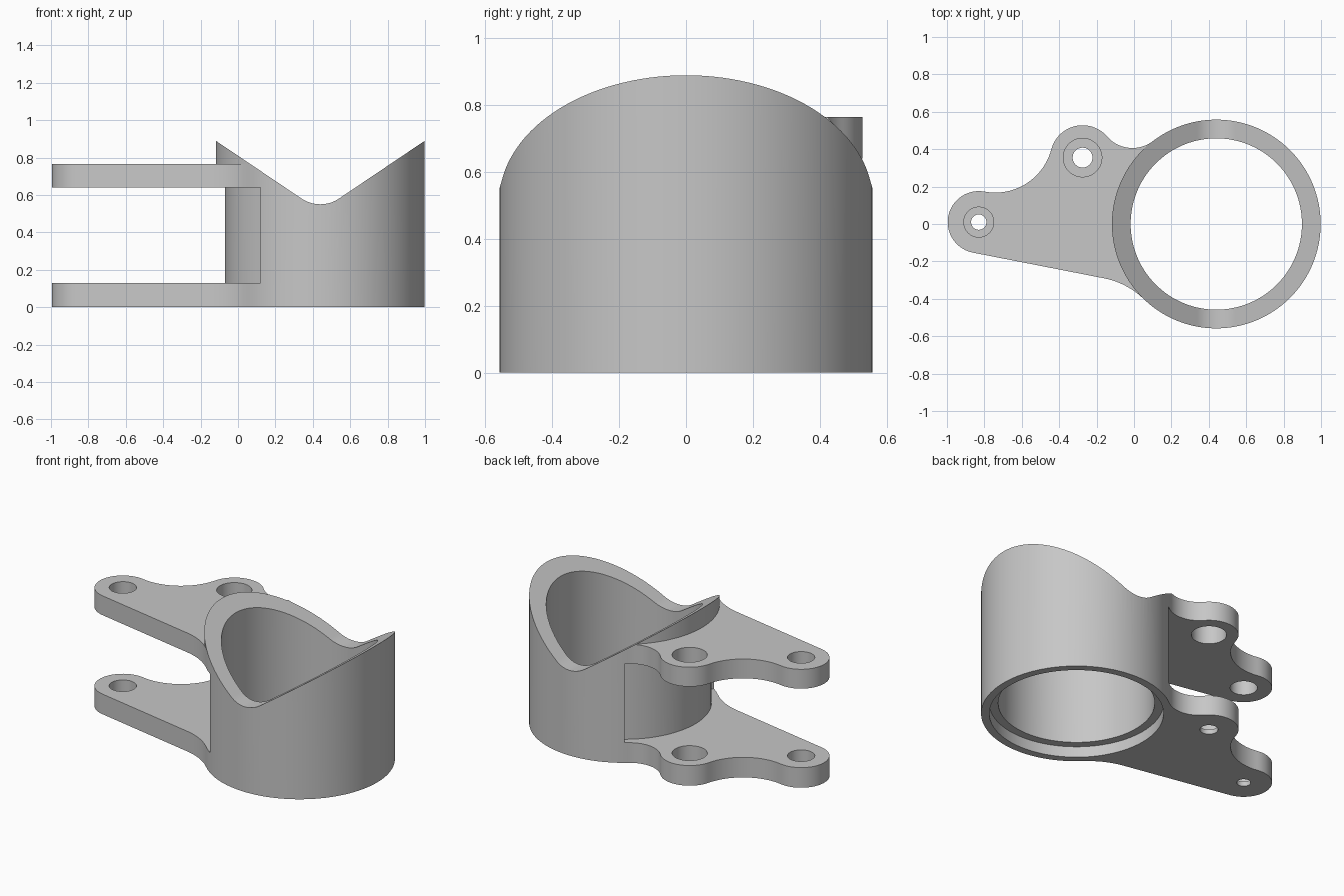
import bpy, bmesh, math
from mathutils import Vector as V

if "Cube" in bpy.data.objects:
    bpy.data.objects.remove(bpy.data.objects["Cube"])

TUBE, R_OUT, R_STEP, R_IN = V((0.44, 0)), 0.558, 0.51, 0.458
TIP, R_TIP = V((-0.83, 0.01)), 0.166
BOSS, R_BOSS = V((-0.275, 0.355)), 0.173

grey = bpy.data.materials.new("plain grey")
grey.diffuse_color = (0.57, 0.57, 0.57, 1)
grey.use_nodes = True
grey.node_tree.nodes["Principled BSDF"].inputs["Base Color"].default_value = grey.diffuse_color


def prism(name, pts, lo, hi, axis="z"):
    """Extrude a 2D outline along z, or an x-z outline along y."""
    bm = bmesh.new()
    if axis == "z":
        vs, move = [bm.verts.new((p[0], p[1], lo)) for p in pts], (0, 0, hi - lo)
    else:
        vs, move = [bm.verts.new((p[0], lo, p[1])) for p in pts], (0, hi - lo, 0)
    face = bm.faces.new(vs)
    ext = bmesh.ops.extrude_face_region(bm, geom=[face])
    bmesh.ops.translate(bm, vec=move, verts=[v for v in ext["geom"] if isinstance(v, bmesh.types.BMVert)])
    bmesh.ops.recalc_face_normals(bm, faces=bm.faces)
    me = bpy.data.meshes.new(name)
    bm.to_mesh(me)
    bm.free()
    me.materials.append(grey)
    ob = bpy.data.objects.new(name, me)
    bpy.context.collection.objects.link(ob)
    return ob


def circle(c, r, n=128):
    return [c + r * V((math.cos(2 * math.pi * i / n), math.sin(2 * math.pi * i / n))) for i in range(n)]


def arc(c, r, p, q, ccw, n=24):
    """Points on a circle from the direction of p to the direction of q."""
    a = math.atan2(p.y - c.y, p.x - c.x)
    b = math.atan2(q.y - c.y, q.x - c.x)
    sweep = (b - a) % (2 * math.pi)
    if not ccw:
        sweep -= 2 * math.pi
    return [c + r * V((math.cos(a + sweep * i / n), math.sin(a + sweep * i / n))) for i in range(n + 1)]


def fillet(c1, r1, c2, r2, r):
    """Centre of a circle of radius r touching both circles, left of c1 to c2."""
    d = c2 - c1
    a = ((r1 + r) ** 2 - (r2 + r) ** 2 + d.length_squared) / (2 * d.length)
    h = math.sqrt((r1 + r) ** 2 - a * a)
    u = d.normalized()
    return c1 + a * u + h * V((-u.y, u.x))


def combine(ob, other, op):
    mod = ob.modifiers.new(op, "BOOLEAN")
    mod.operation, mod.object, mod.solver = op, other, "EXACT"
    bpy.context.view_layer.objects.active = ob
    bpy.ops.object.modifier_apply(modifier=mod.name)
    bpy.data.objects.remove(other)


# Tube body with the shallow recess between the two arms
body = prism("clamp_bracket", circle(TUBE, R_OUT), 0, 1.0)
up = TUBE + V((-0.573, 0.82))
down = TUBE + V((-0.573, -0.82))
sector = arc(TUBE, R_STEP, up, down, True, 48) + arc(TUBE, 0.62, down, up, False, 48)
combine(body, prism("recess", sector, 0.13, 0.64), "DIFFERENCE")

# Arm outline: tube, small fillet, boss, sweeping hollow, tip, straight edge, large fillet
r1, r2, r3 = 0.18, 0.31, 0.42
f1 = fillet(BOSS, R_BOSS, TUBE, R_OUT, r1)
f2 = fillet(TIP, R_TIP, BOSS, R_BOSS, r2)
normal = V((-0.192, -0.981)).normalized()
line_start = TIP + R_TIP * normal
line_end = line_start + V((0.981, -0.192)).normalized() * 0.715
f3 = line_end + r3 * normal
outline = arc(f1, r1, TUBE, BOSS, False)
outline += arc(BOSS, R_BOSS, f1, f2, True)[1:]
outline += arc(f2, r2, BOSS, TIP, False)[1:]
outline += arc(TIP, R_TIP, f2, line_start, True)[1:]
outline += arc(f3, r3, line_end, TUBE, False)
outline += arc(TUBE, 0.48, f3, f1, False)

# Two arms with round holes; the lower holes are counterbored from above
for name, lo, hi in (("lower_arm", 0, 0.13), ("upper_arm", 0.64, 0.765)):
    arm = prism(name, outline, lo, hi)
    for c, big, small in ((TIP, 0.08, 0.041), (BOSS, 0.103, 0.053)):
        floor = 0.03 if lo == 0 else lo - 0.1
        combine(arm, prism("hole", circle(c, big, 64), floor, hi + 0.1), "DIFFERENCE")
        if lo == 0:
            combine(arm, prism("hole", circle(c, small, 64), -0.1, 0.08), "DIFFERENCE")
    combine(body, arm, "UNION")

# Bore and wider seat at the bottom
combine(body, prism("bore", circle(TUBE, R_IN), -0.2, 1.2), "DIFFERENCE")
combine(body, prism("seat", circle(TUBE, R_STEP), -0.2, 0.07), "DIFFERENCE")

# Saddle-shaped top: a V with a rounded valley
slope, rv = math.atan(0.674), 0.18
valley = [V((TUBE.x + rv * math.sin(a), 0.55 + rv * (1 - math.cos(a))))
          for a in (slope * (i / 10 - 1) for i in range(21))]
run = 1.0
left = valley[0] + V((-run, run * 0.674))
right = valley[-1] + V((run, run * 0.674))
vee = [left] + valley + [right, V((right.x, 2)), V((left.x, 2))]
combine(body, prism("vee", vee, -1, 1, "y"), "DIFFERENCE")

bpy.ops.object.select_all(action="DESELECT")
body.select_set(True)
bpy.context.view_layer.objects.active = body
bpy.ops.object.shade_smooth_by_angle(angle=math.radians(30))
